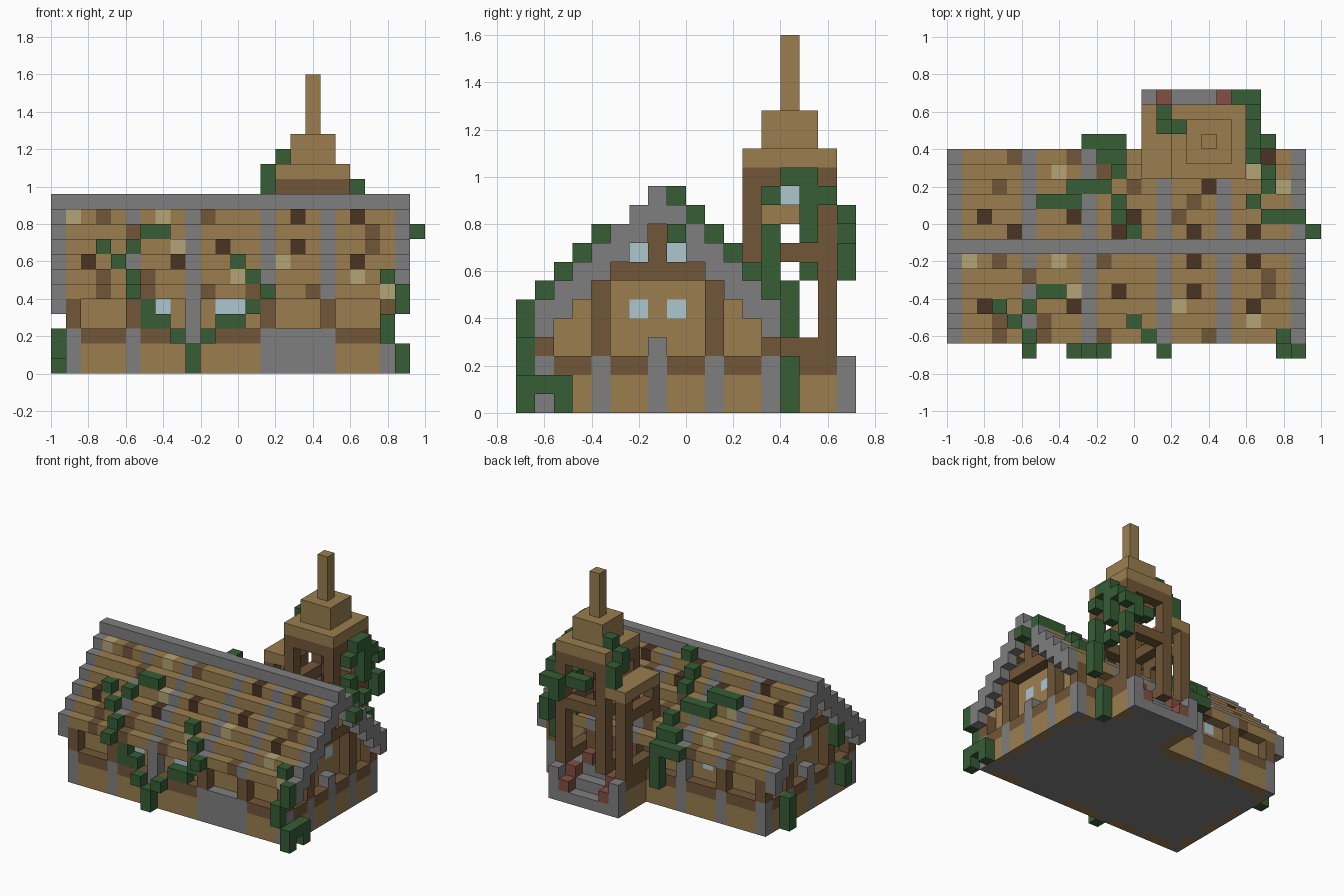
import bpy, bmesh
from math import radians
from mathutils import Vector

if "Cube" in bpy.data.objects:
    bpy.data.objects.remove(bpy.data.objects["Cube"], do_unlink=True)

U = 0.08                       # block size
ORIGIN = Vector((-1, -0.72, 0))
RIDGE = 7                      # row of the roof ridge


def linear(h):
    vals = [int(h[n:n + 2], 16) / 255 for n in (0, 2, 4)]
    return [v / 12.92 if v < 0.04 else ((v + 0.055) / 1.055) ** 2.4 for v in vals] + [1]


COLOURS = dict(wood="9b7e4f", dark_wood="715738", umber="4a3424", tan="b4a577", stone="7f7f7f",
               leaf="365d36", glass="adc6d0", brick="834f43")
MATS = {}
for name, code in COLOURS.items():
    m = bpy.data.materials.new(name)
    m.use_nodes = True
    m.diffuse_color = linear(code)
    m.node_tree.nodes["Principled BSDF"].inputs["Base Color"].default_value = linear(code)
    MATS[name] = m

cells = {}


def box(part, colour, x, y, z):
    """Fill blocks; each axis is an index or a (start, stop) pair."""
    rx, ry, rz = (range(*a) if isinstance(a, tuple) else (a,) for a in (x, y, z))
    for i in rx:
        for j in ry:
            for k in rz:
                cells[i, j, k] = (part, colour)


# Plinth with stone piers and a stone doorstep
box("plinth", "wood", (1, 23), (1, 14), (0, 2))
box("plinth", "dark_wood", (1, 23), (1, 14), 2)
for j in (1, 13):
    for i in (1, 5, 9, 22):
        box("stone_piers", "stone", i, j, (0, 3))
for i in (1, 22):
    for j in (4, 7, 10):
        box("stone_piers", "stone", i, j, (0, 3))
    box("stone_piers", "stone", i, 7, 3)
box("doorstep", "stone", (14, 19), 1, (0, 3))

# Recessed walls, stepped into the gables
box("walls", "wood", (2, 22), (2, 13), (3, 6))
for k in range(1, 6):
    box("walls", "wood", (2, 22), (RIDGE + 1 - k, RIDGE + k), 11 - k)

# Timber frame along the sides and gables
for j in (1, 13):
    for i in (1, 5, 14, 18, 22):
        box("timber_frame", "dark_wood", i, j, (3, 5))
    box("stone_piers", "stone", 9, j, (3, 5))
for i in (1, 22):
    for j in (4, 10):
        box("timber_frame", "dark_wood", i, j, (3, 8))
    box("timber_frame", "dark_wood", i, (5, 10), 7)
    box("timber_frame", "dark_wood", i, 7, (8, 11))

# Windows and back door
for i in (2, 21):
    for j in (6, 8):
        box("windows", "glass", i, j, 5)
        box("windows", "glass", i, j, 8)
for j in (2, 12):
    for i in (7, 11, 12):
        box("windows", "glass", i, j, 4)
box("back_door", "dark_wood", (16, 18), 12, (3, 5))

# Stepped roof with stone bands and thick stone gable ends
BANDS = (0, 5, 9, 14, 18, 23)
for k in range(7):
    for side in (-1, 1):
        j = RIDGE + side * k
        box("roof", "stone" if k == 0 else "wood", (1, 23), j, 11 - k)
        for i in BANDS:
            box("roof", "stone", i, j, 11 - k)
        for i in (0, 23):
            box("roof", "stone", i, j, (10 - k, 12 - k))

# Weathered shingles: step below the ridge -> columns, front then back
PATCHES = {
    -1: dict(tan=(1, 7), dark_wood=(3, 10), umber=(16, 20)),
    -2: dict(dark_wood=(5, 21)),
    -3: dict(tan=(8,), umber=(11, 16), dark_wood=(21,)),
    -4: dict(umber=(2, 8, 20), tan=(15,)),
    -5: dict(dark_wood=(3, 6), tan=(12, 20)),
    -6: dict(dark_wood=(3, 6, 10, 13, 17), tan=(22,)),
    1: dict(umber=(4, 11, 16, 20)),
    2: dict(umber=(2, 8, 12), dark_wood=(15,)),
    3: dict(tan=(6,), dark_wood=(11, 16), umber=(20,)),
    4: dict(dark_wood=(3, 12), umber=(17,), tan=(22,)),
    5: dict(tan=(7, 20), dark_wood=(10,)),
    6: dict(dark_wood=(4, 8), umber=(21,)),
}
for step, patch in PATCHES.items():
    for colour, columns in patch.items():
        for i in columns:
            box("roof", colour, i, RIDGE + step, 11 - abs(step))

# Bell tower base with stone stairs climbing in from the back
box("tower_base", "wood", (13, 20), (14, 18), (0, 2))
box("tower_base", "dark_wood", (13, 20), (14, 18), 2)
for i in (13, 19):
    box("tower_base", "stone", i, 17, (0, 3))
box("stairs", "stone", (14, 19), (14, 18), 0)
for i in range(14, 19):
    for j in range(15, 18):
        cells.pop((i, j, 2), None)
        cells.pop((i, j, 1), None)
box("stairs", "stone", (14, 19), 16, 1)
box("stairs", "stone", (14, 19), (14, 16), (1, 3))
for i, j, k in ((14, 17, 1), (18, 17, 1), (18, 16, 2), (14, 16, 2), (17, 15, 3)):
    box("loose_bricks", "brick", i, j, k)

# Tower posts and beams, with a lower lean-to on one side
for j in (12, 16):
    for i in (15, 19):
        box("tower_frame", "dark_wood", i, j, (3, 13))
    box("tower_frame", "dark_wood", 13, j, (3, 10))
    for z in (8, 12):
        box("tower_frame", "dark_wood", (15, 20), j, z)
for z in (3, 8, 12):
    for i in (15, 19):
        box("tower_frame", "dark_wood", i, (12, 17), z)
box("tower_frame", "dark_wood", 13, (12, 17), 3)
box("tower_frame", "dark_wood", 13, (12, 17), 8)
box("lean_to_roof", "wood", (13, 15), (12, 17), 10)
box("tower_roof", "wood", (15, 20), (12, 17), 13)
box("tower_roof", "wood", (16, 19), (13, 16), (14, 16))
box("spire", "wood", 17, 14, (16, 20))
box("lantern", "glass", 17, 14, 11)

# Vines resting on the roof: step -> columns
VINES = {-3: (6, 7), -4: (3, 5), -5: (4, 12), -6: (5, 13, 22),
         1: (12,), 2: (11, 21, 22, 23), 3: (6, 7, 8, 11, 20),
         4: (8, 9, 10, 21), 5: (11, 21), 6: (10, 11, 20)}
for step, columns in VINES.items():
    for i in columns:
        box("roof_vines", "leaf", i, RIDGE + step, 12 - abs(step))
box("roof_vines", "leaf", 24, 8, 9)

# Vines hanging on the walls
for x, y, z in ((5, 0, 5), (6, 1, (3, 5)), (7, 1, 3), (8, 0, 2), (9, 0, (0, 2)), (10, 0, 2),
                ((11, 13), 1, 3), (13, 1, 4), (14, 0, 5), (23, 0, (4, 6)), (22, 0, (2, 4)),
                (23, 0, (0, 2)), (23, (1, 3), 1), (23, 2, 0),
                (0, 11, (0, 3)), (0, 3, (1, 3)), (0, 4, (5, 7)),
                ((9, 12), 14, 5), (11, 14, (2, 5))):
    box("wall_vines", "leaf", x, y, z)

# Vines on the tower
for x, y, z in ((20, 13, (6, 10)), (20, 13, 11), (20, (14, 16), 12), (20, 16, 11),
                (20, 15, 7), (20, 15, (9, 12)), (20, 17, (7, 9)), (20, 17, 10), (19, 17, (9, 11)),
                (20, 14, (0, 3)), (21, 14, (4, 7)),
                (15, 15, 14), (14, 15, (12, 14)), (14, 16, (11, 13)), ((17, 19), 16, 10)):
    box("tower_vines", "leaf", x, y, z)

# Turn the blocks into one mesh per part, keeping exposed faces only
SIDES = [Vector(d) for d in ((1, 0, 0), (0, 1, 0), (0, 0, 1), (-1, 0, 0), (0, -1, 0), (0, 0, -1))]


def is_filled(i, j, k):
    return (i, j, k) in cells


for part in sorted({p for p, _ in cells.values()}):
    bm, corners, slots = bmesh.new(), {}, []

    def corner(p):
        key = tuple(round(c) for c in p)
        if key not in corners:
            corners[key] = bm.verts.new(ORIGIN + U * Vector(key))
        return corners[key]

    for (i, j, k), (owner, colour) in cells.items():
        if owner != part:
            continue
        centre = Vector((i + 0.5, j + 0.5, k + 0.5))
        for d in SIDES:
            if is_filled(i + int(d.x), j + int(d.y), k + int(d.z)):
                continue
            u = Vector((d.y, d.z, d.x))
            v = d.cross(u)
            face = bm.faces.new([corner(centre + (d + a * u + b * v) / 2)
                                 for a, b in ((-1, -1), (1, -1), (1, 1), (-1, 1))])
            # Stone floor shows underneath, inside the outer ring of blocks
            enclosed = all(is_filled(i + a, j + b, 0) for a, b in ((1, 0), (-1, 0), (0, 1), (0, -1)))
            shade = "stone" if k == 0 and d.z < 0 and enclosed else colour
            if shade not in slots:
                slots.append(shade)
            face.material_index = slots.index(shade)
    bmesh.ops.dissolve_limit(bm, angle_limit=radians(1), verts=bm.verts[:], edges=bm.edges[:],
                             delimit={'MATERIAL'})
    mesh = bpy.data.meshes.new(part)
    bm.to_mesh(mesh)
    bm.free()
    for shade in slots:
        mesh.materials.append(MATS[shade])
    bpy.context.collection.objects.link(bpy.data.objects.new(part, mesh))
